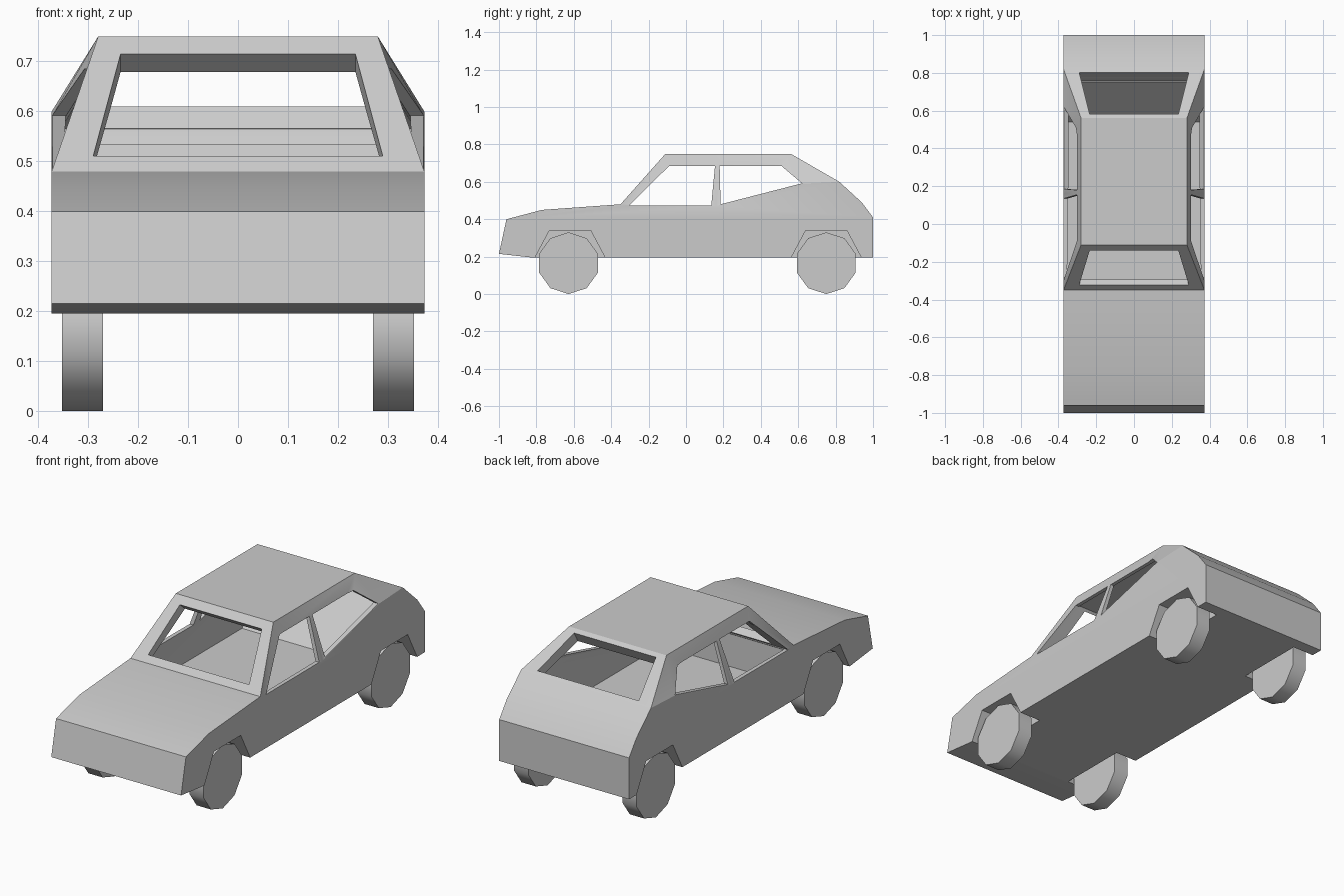
import bpy, bmesh, math
from mathutils import Vector

if "Cube" in bpy.data.objects:
    bpy.data.objects.remove(bpy.data.objects["Cube"], do_unlink=True)

paint = bpy.data.materials.new("plain_grey")
paint.use_nodes = True
GREY = (0.6, 0.6, 0.6, 1)
paint.diffuse_color = GREY
paint.node_tree.nodes["Principled BSDF"].inputs["Base Color"].default_value = GREY


def finish(name, bm):
    bmesh.ops.recalc_face_normals(bm, faces=bm.faces)
    mesh = bpy.data.meshes.new(name)
    bm.to_mesh(mesh)
    bm.free()
    mesh.materials.append(paint)
    obj = bpy.data.objects.new(name, mesh)
    bpy.context.collection.objects.link(obj)
    return obj


def hull(name, profile, belt, low, top, roof, sides):
    """Lengthwise profile spanned across the width, with tapered sides."""
    bm = bmesh.new()
    rows = []
    for s in (-1, 1):
        rows.append([bm.verts.new((s * (top if i in roof else low), y, z))
                     for i, (y, z) in enumerate(profile + belt)])
    n = len(profile)
    for i in range(n):
        j = (i + 1) % n
        bm.faces.new((rows[0][i], rows[0][j], rows[1][j], rows[1][i]))
    for row in rows:
        for side in sides:
            bm.faces.new([row[i] for i in side])
    bmesh.ops.triangulate(bm, faces=[f for f in bm.faces if len(f.verts) == 4])
    return finish(name, bm)


def prism(name, points, offset):
    """Polygon extruded along an offset vector."""
    bm = bmesh.new()
    a = [bm.verts.new(p) for p in points]
    b = [bm.verts.new(Vector(p) + Vector(offset)) for p in points]
    bm.faces.new(a)
    bm.faces.new(b)
    for i in range(len(a)):
        j = (i + 1) % len(a)
        bm.faces.new((a[i], a[j], b[j], b[i]))
    return finish(name, bm)


def cut(target, cutter):
    mod = target.modifiers.new(cutter.name, "BOOLEAN")
    mod.operation = "DIFFERENCE"
    mod.solver = "EXACT"
    mod.object = cutter
    bpy.context.view_layer.objects.active = target
    bpy.ops.object.modifier_apply(modifier=mod.name)
    bpy.data.objects.remove(cutter, do_unlink=True)


def smooth(obj, degrees):
    bpy.ops.object.select_all(action="DESELECT")
    obj.select_set(True)
    bpy.context.view_layer.objects.active = obj
    bpy.ops.object.shade_smooth_by_angle(angle=math.radians(degrees))


# Body shell
body = hull("car_body",
            [(-1, .215), (-.96, .4), (-.77, .45), (-.35, .48), (-.11, .75), (.56, .75),
             (.82, .6), (.94, .49), (1, .41), (1, .195), (-.82, .195)],
            [(.16, .47), (.62, .59)], .373, .28, (4, 5),
            [(0, 1, 2, 3, 11, 12, 6, 7, 8, 9, 10), (3, 4, 11), (11, 4, 5, 12), (12, 5, 6)])

# Hollow cabin
cut(body, hull("cabin_cavity",
               [(-.3, .3), (-.3, .47), (-.09, .69), (.54, .69), (.78, .565), (.54, .3)],
               [(.16, .46), (.62, .575)], .355, .28, (2, 3),
               [(0, 1, 6, 7, 4, 5), (1, 2, 6), (6, 2, 3, 7), (7, 3, 4)]))

# Side windows, cut straight through both sides
for name, outline in (
        ("front_side_window", [(-.305, .473), (-.09, .685), (.155, .685), (.135, .473)]),
        ("rear_side_window", [(.185, .48), (.18, .685), (.51, .685), (.62, .592)])):
    cut(body, prism(name, [(-.5, y, z) for y, z in outline], (1, 0, 0)))

# Windscreen and rear window, cut square to their panels
for name, upper, lower, normal in (
        ("windscreen", (-.141, .715), (-.323, .51), Vector((0, -.75, .66))),
        ("rear_window", (.583, .737), (.803, .61), Vector((0, .5, .866)))):
    outline = [(-.235, *upper), (.235, *upper), (.29, *lower), (-.29, *lower)]
    cut(body, prism(name, [Vector(p) + normal * .03 for p in outline], normal * -.12))

# Wheel wells
for y in (-.62, .75):
    for s in (-1, 1):
        outline = [(-.19, .19), (-.11, .34), (.11, .34), (.19, .19)]
        cut(body, prism("wheel_well", [(s * .25, y + dy, z) for dy, z in outline],
                        (s * .25, 0, 0)))
smooth(body, 20)

# Ten-sided wheels
for end, y in (("front", -.628), ("rear", .75)):
    for side, s in (("right", -1), ("left", 1)):
        rim = [(s * .27, y + .165 * math.sin(a), .165 + .165 * math.cos(a))
               for a in (math.tau * k / 10 for k in range(10))]
        smooth(prism(f"{end}_{side}_wheel", rim, (s * .082, 0, 0)), 40)
